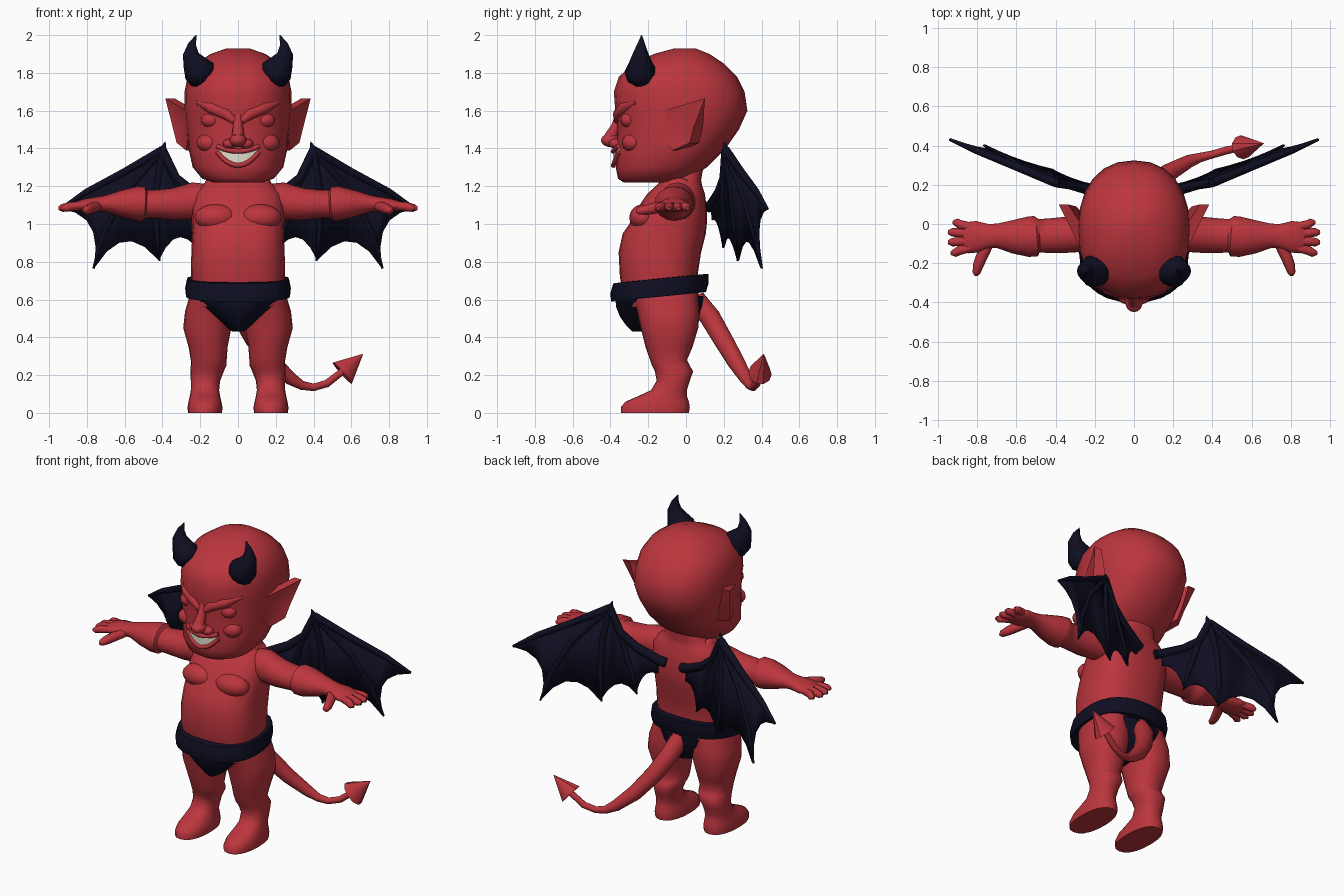
import bpy, bmesh, math
from mathutils import Vector, Matrix


def material(name, rgb):
    m = bpy.data.materials.new(name)
    m.diffuse_color = (*rgb, 1)
    return m


RED = material("red skin", (0.50, 0.036, 0.047))
NAVY = material("dark navy", (0.0045, 0.0045, 0.016))
CREAM = material("cream teeth", (0.76, 0.73, 0.60))


def finish(name, bm, mat, mirror=False, angle=50):
    bmesh.ops.recalc_face_normals(bm, faces=bm.faces)
    me = bpy.data.meshes.new(name)
    bm.to_mesh(me)
    bm.free()
    me.materials.append(mat)
    ob = bpy.data.objects.new(name, me)
    bpy.context.collection.objects.link(ob)
    bpy.ops.object.select_all(action='DESELECT')
    ob.select_set(True)
    bpy.context.view_layer.objects.active = ob
    bpy.ops.object.shade_smooth_by_angle(angle=math.radians(angle))
    if mirror:
        ob.modifiers.new("mirror", 'MIRROR').use_mirror_merge = False
    return ob


def loft(name, rings, mat, mirror=False, angle=50):
    bm = bmesh.new()
    loops = [[bm.verts.new(p) for p in r] for r in rings]
    n = len(loops[0])
    for a, b in zip(loops, loops[1:]):
        for i in range(n):
            j = (i + 1) % n
            bm.faces.new((a[i], a[j], b[j], b[i]))
    bm.faces.new(loops[0])
    bm.faces.new(loops[-1])
    return finish(name, bm, mat, mirror, angle)


def stack(name, rows, mat, power=2.2, sides=24, tilt=0, mirror=False):
    """Loft of rounded level sections: z, x min, x max, y front, y back."""
    rings = []
    for z, x0, x1, y0, y1 in rows:
        ring = []
        for i in range(sides):
            t = 2 * math.pi * i / sides
            c, s = math.cos(t), math.sin(t)
            x = math.copysign(abs(c) ** (2 / power), c) * (x1 - x0) / 2 + (x0 + x1) / 2
            y = math.copysign(abs(s) ** (2 / power), s) * (y1 - y0) / 2 + (y0 + y1) / 2
            ring.append((x, y, z + tilt * (y + 0.14)))
        rings.append(ring)
    return loft(name, rings, mat, mirror)


def tube(name, pts, mat, sides=12, mirror=False, ref=(0, 1, 0), angle=50):
    """Loft along a path: x, y, z, radius along ref, radius across ref."""
    P = [Vector(p[:3]) for p in pts]
    rings = []
    for i, p in enumerate(pts):
        d = (P[min(i + 1, len(P) - 1)] - P[max(i - 1, 0)]).normalized()
        u = (Vector(ref) - d * d.dot(Vector(ref))).normalized()
        v = d.cross(u)
        ra, rb = p[3], p[-1]
        rings.append([P[i] + u * ra * math.cos(2 * math.pi * k / sides)
                      + v * rb * math.sin(2 * math.pi * k / sides) for k in range(sides)])
    return loft(name, rings, mat, mirror, angle)


def ball(name, loc, size, mat, mirror=False):
    bm = bmesh.new()
    bmesh.ops.create_uvsphere(bm, u_segments=16, v_segments=10, radius=1,
                              matrix=Matrix.Translation(loc) @ Matrix.Diagonal((*size, 1)))
    return finish(name, bm, mat, mirror)


# Head
stack("head", [(z, -w, w, f, b) for z, w, f, b in [
    (1.22, .13, -.33, -.06), (1.24, .19, -.36, .02), (1.30, .24, -.372, .11),
    (1.40, .262, -.37, .21), (1.50, .275, -.365, .28), (1.60, .285, -.375, .325),
    (1.70, .283, -.382, .31), (1.78, .268, -.355, .27), (1.85, .22, -.275, .20),
    (1.90, .145, -.17, .125), (1.93, .06, -.06, .05)]], RED, 2.25)

# Face: eyes, brows, nose, cheeks, lips, teeth
ball("eye", (.14, -.302, 1.55), (.056, .045, .042), RED, True)
tube("brow", [(.02, -.365, 1.545, .018), (.06, -.358, 1.58, .03), (.14, -.325, 1.615, .032),
              (.215, -.265, 1.645, .012)], RED, 10, True)
tube("nose_bridge", [(0, -.355, 1.58, .02), (0, -.37, 1.52, .026),
                     (0, -.40, 1.46, .035)], RED, 10, ref=(1, 0, 0))
ball("nose_tip", (0, -.398, 1.443), (.045, .052, .036), RED)
ball("nostril", (.045, -.372, 1.425), (.036, .036, .027), RED, True)
ball("cheek", (.15, -.285, 1.43), (.07, .055, .05), RED, True)


def mouth(x, z):
    return (x, -.385 + 2.2 * x * x, z)


XS = [-.11 + .0275 * i for i in range(9)]
tops = [1.373 + 2.2 * x * x for x in XS]
lows = [1.322 + 5.9 * x * x for x in XS]
loft("teeth", [[mouth(x, a), mouth(x, b), (x, -.31, b), (x, -.31, a)]
               for x, a, b in zip(XS, tops, lows)], CREAM)
for nm, zs, off in (("upper_lip", tops, .012), ("lower_lip", lows, -.012)):
    tube(nm, [(*mouth(x, z + off), .013) for x, z in zip(XS, zs)], RED, 8)

# Pointed ears with a hollow in the outer side
bm = bmesh.new()
rim = [(.275, -.12, 1.60), (.385, .10, 1.665), (.345, .04, 1.51), (.325, .02, 1.43),
       (.275, -.07, 1.39), (.265, -.12, 1.45)]
outer = [bm.verts.new(p) for p in rim]
inner = [bm.verts.new((x - .05, y + (.05 if y < .09 else 0), z)) for x, y, z in rim]
hollow = bm.verts.new((.285, -.03, 1.52))
for i in range(6):
    j = (i + 1) % 6
    bm.faces.new((outer[i], outer[j], hollow))
    bm.faces.new((outer[i], outer[j], inner[j], inner[i]))
bm.faces.new(inner)
finish("ear", bm, RED, True, 30)

# Horns
tube("horn", [(.165, -.235, 1.75, .045), (.185, -.238, 1.775, .078), (.205, -.24, 1.81, .085),
              (.232, -.24, 1.855, .062), (.25, -.24, 1.90, .042), (.243, -.237, 1.95, .022),
              (.222, -.235, 2.0, .002)], NAVY, 12, True)

# Torso, neck and chest
stack("torso", [(z, -w, w, f, b) for z, w, f, b in [
    (.56, .235, -.32, .07), (.72, .25, -.35, .06), (.85, .247, -.357, .08),
    (.95, .242, -.335, .105), (1.0, .245, -.30, .11), (1.08, .245, -.26, .11),
    (1.16, .232, -.205, .10), (1.205, .195, -.155, .085), (1.235, .14, -.13, .08),
    (1.34, .12, -.13, .10)]], RED, 2.6)
ball("pectoral", (.115, -.225, 1.035), (.115, .075, .07), RED, True)
ball("shoulder_bump", (.145, -.04, 1.195), (.035, .07, .05), RED, True)

# Arms and hands
tube("arm", [(.15, -.04, 1.11, .09, .10), (.24, -.045, 1.12, .095, .10), (.34, -.055, 1.105, .092, .085),
             (.44, -.06, 1.105, .088, .075), (.485, -.06, 1.105, .085, .075),
             (.50, -.062, 1.108, .103, .092), (.54, -.065, 1.108, .103, .09),
             (.62, -.065, 1.108, .085, .07), (.70, -.06, 1.108, .062, .045),
             (.74, -.062, 1.105, .062, .04), (.80, -.065, 1.10, .08, .036),
             (.85, -.07, 1.095, .08, .028), (.87, -.07, 1.093, .06, .02)], RED, 16, True)
for i, (y0, y1, end) in enumerate([(-.015, .008, .925), (-.05, -.042, .95),
                                   (-.085, -.093, .95), (-.12, -.148, .935)]):
    tube(f"finger_{i + 1}", [(.83, y0, 1.098, .022), (.89, (y0 + y1) / 2, 1.092, .024),
                             (end - .02, y1, 1.085, .021), (end, y1, 1.083, .01)], RED, 8, True)
tube("thumb", [(.74, -.10, 1.095, .025), (.775, -.16, 1.085, .03), (.795, -.21, 1.075, .027),
               (.805, -.25, 1.07, .02), (.807, -.265, 1.07, .008)], RED, 8, True, (0, 0, 1))

# Legs with feet
stack("leg", [(0, .085, .265, -.345, .015), (.03, .082, .267, -.345, .02), (.06, .088, .262, -.32, .015),
              (.09, .095, .255, -.25, .005), (.12, .10, .25, -.185, .005), (.17, .095, .25, -.155, .02),
              (.22, .075, .252, -.165, .038), (.25, .062, .25, -.18, .02), (.28, .06, .25, -.19, .005),
              (.35, .055, .262, -.215, .035), (.45, .035, .29, -.24, .065), (.54, .02, .28, -.26, .07),
              (.64, .01, .25, -.30, .06)], RED, 2.3, 20, mirror=True)

# Briefs and belt
stack("briefs", [(.43, -.03, .03, -.285, -.02), (.46, -.07, .07, -.315, .05),
                 (.51, -.135, .135, -.35, .085), (.56, -.20, .20, -.37, .095),
                 (.62, -.25, .25, -.375, .095)], NAVY, 2.2)
stack("belt", [(.615, -.25, .25, -.37, .09), (.615, -.275, .275, -.397, .105),
               (.66, -.28, .28, -.40, .12), (.71, -.27, .27, -.385, .118),
               (.712, -.24, .24, -.34, .06)], NAVY, 2.4, 28, tilt=.1)

# Tail with an arrow tip
tube("tail", [(0, .05, .60, .055), (.025, .125, .51, .056), (.09, .195, .39, .053),
              (.18, .265, .27, .046), (.28, .32, .18, .034), (.34, .34, .145, .024),
              (.40, .355, .135, .02), (.47, .375, .155, .02), (.56, .395, .225, .018)], RED, 12)
tube("tail_tip", [(.565, .396, .225, .015), (.552, .392, .21, .062, .078),
                  (.662, .412, .312, .001)], RED, 10, angle=35)


# Wings: scalloped membrane with finger bones
def on_wing(x, z, lift=0):
    return Vector((x, .10 + .35 * x + .1 * (1.1 - z) + lift, z))


APEX, OUTER, ROOT = (.40, 1.39), (.94, 1.08), (.10, 1.10)
tips = [OUTER, (.76, .77), (.42, .81), (.22, .88), (.10, 1.02)]
sags = [(.71, 1.06), (.60, 1.03), (.33, 1.01), (.19, 1.05)]
outline = [ROOT, (.24, 1.15), (.33, 1.21), (.37, 1.29), APEX, (.60, 1.275), (.80, 1.175)]
for a, c, b in zip(tips, sags, tips[1:]):
    for k in range(5):
        t = k / 5
        outline.append(tuple((1 - t) ** 2 * a[i] + 2 * t * (1 - t) * c[i] + t * t * b[i] for i in (0, 1)))
outline.append(tips[-1])
bm = bmesh.new()
bmesh.ops.triangulate(bm, faces=[bm.faces.new([bm.verts.new(on_wing(*p)) for p in outline])])
wing = finish("wing_membrane", bm, NAVY, True)
sol = wing.modifiers.new("thickness", 'SOLIDIFY')
sol.thickness, sol.offset = .014, 0


def bone(name, path, radii):
    tube(name, [(*on_wing(*p), r) for p, r in zip(path, radii)], NAVY, 8, True)


bone("wing_arm", [(.06, 1.09), ROOT, (.24, 1.17), (.33, 1.245), APEX], (.03, .03, .027, .024, .024))
bone("wing_claw", [(.395, 1.36), (.397, 1.40), (.385, 1.435)], (.025, .018, .002))
bone("wing_edge", [APEX, (.60, 1.275), (.80, 1.17), OUTER], (.024, .021, .018, .008))
bone("wing_bone_outer", [APEX, (.60, 1.16), (.71, .95), (.765, .765)], (.02, .02, .017, .006))
bone("wing_bone_middle", [APEX, (.43, 1.18), (.43, .98), (.415, .805)], (.02, .02, .017, .006))
bone("wing_bone_inner", [(.33, 1.25), (.285, 1.10), (.24, .98), (.215, .875)], (.02, .019, .016, .006))
